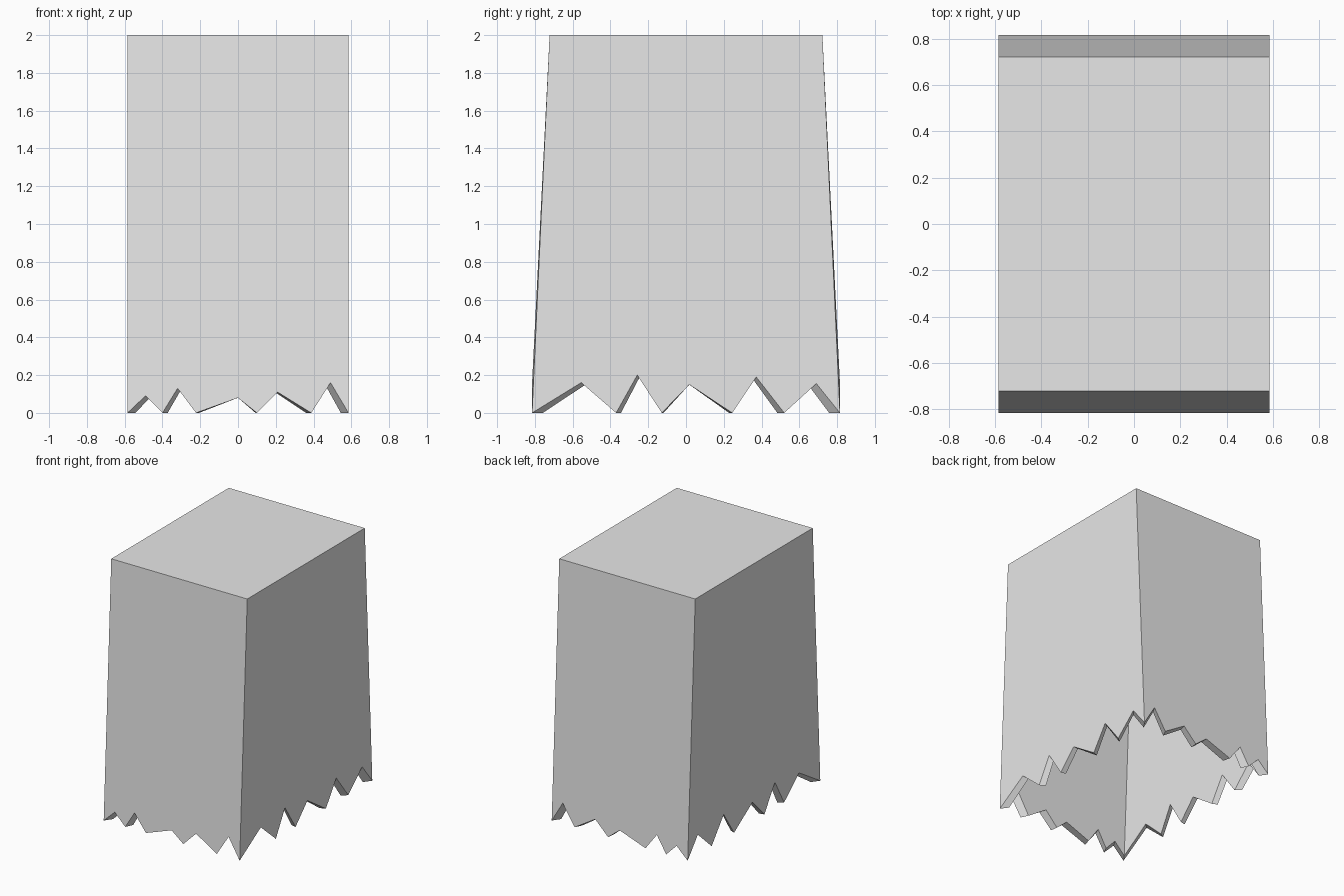
import bpy
import bmesh

cube = bpy.data.objects.get("Cube")
if cube:
    bpy.data.objects.remove(cube)

HALF_X, HALF_Y, TOP_Y, HEIGHT = 0.585, 0.815, 0.722, 2.0
INNER = 0.93       # inner shell size relative to the outer one
CEILING = 1.93

# Ragged edge as (position along the wall, height)
end_teeth = [(-HALF_X, 0), (-.49, .09), (-.4, 0), (-.32, .13), (-.222, 0), (0, .08),
             (.1, 0), (.21, .11), (.388, 0), (.49, .16), (HALF_X, 0)]
side_teeth = [(-HALF_Y, 0), (-.555, .16), (-.37, 0), (-.258, .2), (-.128, 0), (.018, .15),
              (.245, 0), (.372, .19), (.52, 0), (.69, .155), (HALF_Y, 0)]

# Bottom outline of each wall, going round the box
walls = [
    [(x, -HALF_Y, z) for x, z in end_teeth],
    [(HALF_X, y, z) for y, z in side_teeth],
    [(x, HALF_Y, z) for x, z in reversed(end_teeth)],
    [(-HALF_X, y, z) for y, z in reversed(side_teeth)],
]
corners = [(-HALF_X, -TOP_Y), (HALF_X, -TOP_Y), (HALF_X, TOP_Y), (-HALF_X, TOP_Y)]

bm = bmesh.new()


def shell(scale, top_z):
    """Closed-top box with ragged bottom; returns its bottom loop."""
    top = [bm.verts.new((x * scale, y * scale, top_z)) for x, y in corners]
    ring = [[bm.verts.new((x * scale, y * scale, z)) for x, y, z in wall[:-1]] for wall in walls]
    for i, edge in enumerate(ring):
        n = (i + 1) % 4
        bm.faces.new(edge + [ring[n][0], top[n], top[i]])
    bm.faces.new(top)
    return [v for edge in ring for v in edge]


outer = shell(1.0, HEIGHT)
inner = shell(INNER, CEILING)

# Broken rim joining the two shells
count = len(outer)
for i in range(count):
    j = (i + 1) % count
    bm.faces.new((outer[i], outer[j], inner[j], inner[i]))
bmesh.ops.recalc_face_normals(bm, faces=bm.faces)

mesh = bpy.data.meshes.new("ragged_box")
bm.to_mesh(mesh)
bm.free()

gray = bpy.data.materials.new("plain_gray")
gray.use_nodes = True
gray.diffuse_color = (0.8, 0.8, 0.8, 1)
gray.node_tree.nodes["Principled BSDF"].inputs["Base Color"].default_value = (0.8, 0.8, 0.8, 1)
mesh.materials.append(gray)

box = bpy.data.objects.new("ragged_box", mesh)
bpy.context.collection.objects.link(box)
